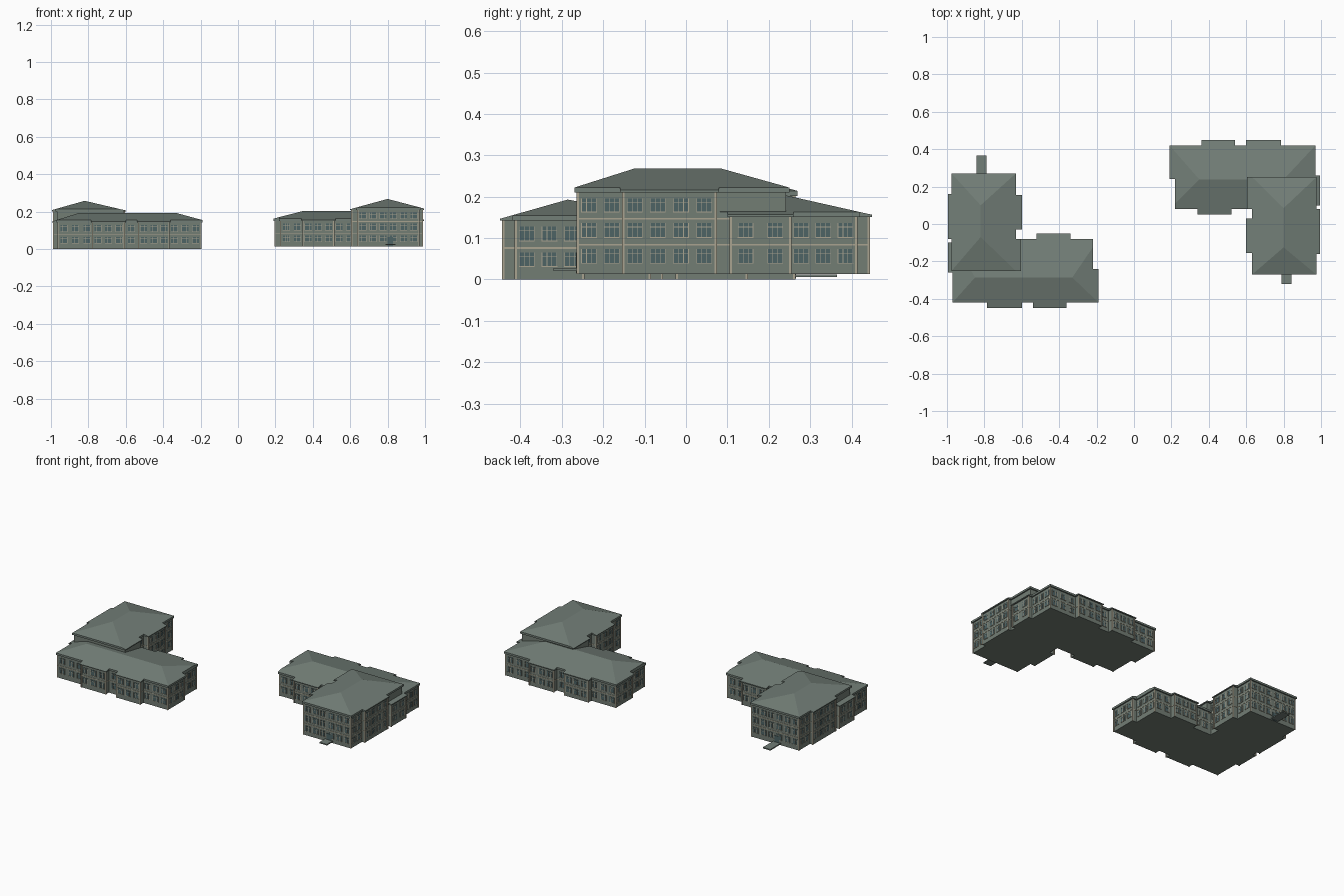
import bpy, bmesh, math
from mathutils import Vector, Matrix

cube = bpy.data.objects.get("Cube")
if cube:
    bpy.data.objects.remove(cube, do_unlink=True)


def material(name, color):
    m = bpy.data.materials.new(name)
    m.use_nodes = True
    m.diffuse_color = (*color, 1)
    m.node_tree.nodes["Principled BSDF"].inputs["Base Color"].default_value = (*color, 1)
    return m


ROOF = material("grey green roof", (0.17, 0.21, 0.185))
WALL = material("grey green wall", (0.17, 0.205, 0.175))
TRIM = material("beige trim", (0.40, 0.37, 0.28))
GLASS = material("teal glass", (0.075, 0.125, 0.13))

# Eave outlines, counter-clockwise
LOW = [(.22, .08), (.34, .08), (.34, .05), (.52, .05), (.52, .08), (.97, .08), (.97, .1),
       (.995, .1), (.995, .26), (.97, .26), (.97, .42), (.785, .42), (.785, .45), (.6, .45),
       (.6, .42), (.54, .42), (.54, .45), (.36, .45), (.36, .42), (.19, .42), (.19, .24), (.22, .24)]
TALL = [(.632, -.27), (.975, -.27), (.975, -.16), (.995, -.16), (.995, .08), (.975, .08),
        (.975, .25), (.605, .25), (.605, .08), (.632, .08), (.632, .03), (.6, .03),
        (.6, -.155), (.632, -.155)]
ROWS = [(.04, .073), (.102, .136), (.164, .196)]
BANDS = [.084, .147]


def inset(outline, d):
    """Move every wall of a right-angled outline inward by d."""
    pts = [Vector(p) for p in outline]
    result = []
    for i, p in enumerate(pts):
        a = (p - pts[i - 1]).normalized()
        b = (pts[(i + 1) % len(pts)] - p).normalized()
        shift = Vector((-a.y - b.y, a.x + b.x))
        if abs(a.dot(b)) > .9:
            shift /= 2
        result.append(p + shift * d)
    return result


def prism(bm, pts, z0, z1):
    face = bm.faces.new([bm.verts.new((p[0], p[1], z0)) for p in pts])
    top = bmesh.ops.extrude_face_region(bm, geom=[face])["geom"]
    bmesh.ops.translate(bm, vec=(0, 0, z1 - z0), verts=[v for v in top if isinstance(v, bmesh.types.BMVert)])


def box(bm, center, size, angle=0):
    m = Matrix.Translation(center) @ Matrix.Rotation(angle, 4, "Z") @ Matrix.Diagonal((*size, 1))
    bmesh.ops.create_cube(bm, size=1, matrix=m)


def finish(bm, name, mat, angle):
    bmesh.ops.recalc_face_normals(bm, faces=bm.faces)
    mesh = bpy.data.meshes.new(name)
    bm.to_mesh(mesh)
    bm.free()
    mesh.materials.append(mat)
    ob = bpy.data.objects.new(name, mesh)
    ob.rotation_euler.z = angle
    bpy.context.collection.objects.link(ob)


def hip_roof(name, outline, eaves, ridge, eave_z, ridge_z, angle):
    """Raise the outline, then slice it with the four roof planes."""
    bm = bmesh.new()
    prism(bm, outline, eave_z - .012, ridge_z + .1)
    x0, x1, y0, y1 = eaves
    rx0, rx1, ry0, ry1 = ridge
    h = ridge_z - eave_z
    planes = [((x0, 0), (-h, 0, rx0 - x0)), ((x1, 0), (h, 0, x1 - rx1)),
              ((0, y0), (0, -h, ry0 - y0)), ((0, y1), (0, h, y1 - ry1))]
    for p, normal in planes:
        cut = bmesh.ops.bisect_plane(bm, geom=bm.verts[:] + bm.edges[:] + bm.faces[:], dist=1e-6,
                                     plane_co=(*p, eave_z), plane_no=normal, clear_outer=True)
        edges = [e for e in cut["geom_cut"] if isinstance(e, bmesh.types.BMEdge) and e.is_boundary]
        bmesh.ops.edgeloop_fill(bm, edges=edges)
    finish(bm, name, ROOF, angle)


def facade(trim, glass, outline, rows, hidden):
    """Evenly spaced windows along every wall that is long enough."""
    pts = inset(outline, .008)
    for i, p in enumerate(pts):
        q = pts[(i + 1) % len(pts)]
        along = q - p
        count = int((along.length - .008) / .05)
        if not count:
            continue
        ang = math.atan2(along.y, along.x)
        d = along.normalized()
        out = Vector((d.y, -d.x))
        for k in range(count):
            c = p + along * ((k + .5) / count)
            if hidden(c):
                continue
            for z0, z1 in rows:
                def plate(bm, offset, za, zb, width, depth):
                    pos = c + d * offset
                    box(bm, (pos.x, pos.y, (za + zb) / 2), (width, depth, zb - za), ang)
                plate(glass, 0, z0, z1, .036, .003)
                # frame, mullions and transom
                for offset in (-.018, -.006, .006, .018):
                    plate(trim, offset, z0, z1, .0014, .005)
                plate(trim, 0, z1 - .010, z1 - .0086, .036, .005)
                plate(trim, 0, z0 - .002, z0, .038, .006)


def wing(label, outline, base, top, dz, floors, hidden, angle):
    bm = bmesh.new()
    prism(bm, inset(outline, .008), base, top)
    finish(bm, label + "_walls", WALL, angle)

    trim, glass = bmesh.new(), bmesh.new()
    for z in BANDS[:floors - 1]:
        prism(trim, inset(outline, .0065), z + dz - .002, z + dz + .002)
    # Corner strips on outward corners
    pts = inset(outline, .008)
    for i, p in enumerate(pts):
        a, b = p - pts[i - 1], pts[(i + 1) % len(pts)] - p
        if a.x * b.y - a.y * b.x > 0 and not hidden(p):
            box(trim, (p.x, p.y, (base + top) / 2), (.006, .006, top - base))
    rows = [(a + dz, b + dz) for a, b in ROWS[:floors]]
    facade(trim, glass, outline, rows, hidden)
    finish(trim, label + "_window_frames_and_bands", TRIM, angle)
    finish(glass, label + "_window_glass", GLASS, angle)


def building(side, angle, base, dz, low_ridge, low_z, tall_ridge, tall_z, porch):
    low_eave, tall_eave = .163 + dz, .222 + dz
    wing(side + "_low_wing", LOW, base, low_eave - .009, dz, 2,
         lambda p: p.y < .095 and p.x > .6, angle)
    wing(side + "_tall_wing", TALL, base, tall_eave - .009, dz, 3,
         lambda p: p.y > .079, angle)
    hip_roof(side + "_low_roof", LOW, (.19, .97, .08, .42), low_ridge, low_eave, low_z, angle)
    hip_roof(side + "_tall_roof", TALL, (.632, .975, -.27, .25), tall_ridge, tall_eave, tall_z, angle)
    # Entrance slab and door
    length, z = porch
    bm = bmesh.new()
    box(bm, (.815, -.262 - length / 2, z), (.052, length, .007))
    finish(bm, side + "_entrance_slab", ROOF, angle)
    bm = bmesh.new()
    box(bm, (.815, -.262, base + .027), (.03, .008, .05))
    finish(bm, side + "_entrance_door", GLASS, angle)


building("left", 0, .013, 0, (.35, .80, .238, .238), .204,
         (.80, .80, -.125, .085), .268, (.058, .024))
building("right", math.pi, 0, -.008, (.33, .85, .286, .286), .193,
         (.82, .82, -.10, .07), .258, (.103, .009))
